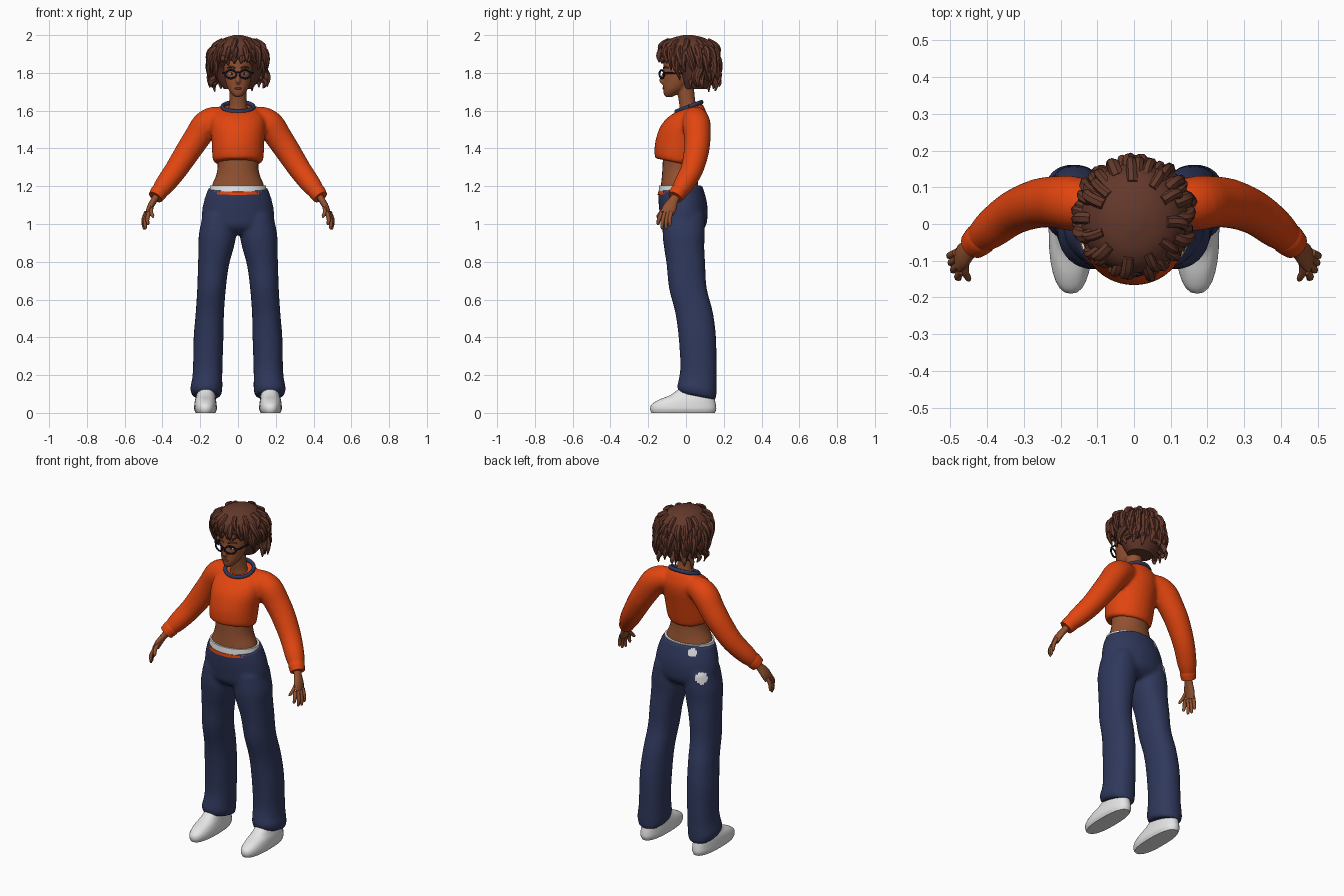
import bpy, bmesh, math, random
from mathutils import Vector

if "Cube" in bpy.data.objects:
    bpy.data.objects.remove(bpy.data.objects["Cube"])

random.seed(7)


def material(name, rgb):
    m = bpy.data.materials.new(name)
    m.diffuse_color = (*rgb, 1)
    m.use_nodes = True
    m.node_tree.nodes["Principled BSDF"].inputs["Base Color"].default_value = m.diffuse_color
    return m


SKIN = material("brown skin", (0.29, 0.083, 0.03))
HAIR = material("dark brown hair", (0.127, 0.04, 0.024))
ORANGE = material("orange knit", (0.76, 0.06, 0.005))
NAVY = material("navy cloth", (0.029, 0.04, 0.108))
WHITE = material("white", (0.78, 0.78, 0.78))
DARK = material("dark frame", (0.009, 0.011, 0.03))
LIP = material("lip brown", (0.17, 0.038, 0.022))


def resample(rows, steps):
    """Catmull-Rom interpolation of rows of numbers."""
    if steps < 2:
        return rows
    out = []
    for i in range(len(rows) - 1):
        p0, p1 = rows[max(i - 1, 0)], rows[i]
        p2, p3 = rows[i + 1], rows[min(i + 2, len(rows) - 1)]
        for k in range(steps):
            t = k / steps
            out.append([0.5 * (2 * b + (c - a) * t + (2 * a - 5 * b + 4 * c - d) * t * t
                               + (3 * b - a - 3 * c + d) * t ** 3)
                        for a, b, c, d in zip(p0, p1, p2, p3)])
    return out + [rows[-1]]


def skin_rings(bm, rings):
    vs = [[bm.verts.new(p) for p in r] for r in rings]
    n = len(vs[0])
    for a, b in zip(vs, vs[1:]):
        for i in range(n):
            bm.faces.new((a[i], a[(i + 1) % n], b[(i + 1) % n], b[i]))
    bm.faces.new(vs[0][::-1])
    bm.faces.new(vs[-1])


def loft(bm, rows, s=1, n=28, power=2.0, steps=4):
    """Stacked ellipses: centre x, centre y, z, radius x, radius y, tilt."""
    rows = resample([list(r) + [0] * (6 - len(r)) for r in rows], steps)
    rings = []
    for cx, cy, z, rx, ry, tilt in rows:
        ring = []
        for i in range(n):
            a = 2 * math.pi * i / n
            c, d = math.cos(a), math.sin(a)
            x = math.copysign(abs(c) ** (2 / power), c) * rx
            y = math.copysign(abs(d) ** (2 / power), d) * ry
            ring.append((s * (cx + x), cy + y, z + tilt * y))
        rings.append(ring)
    skin_rings(bm, rings)


def tube(bm, rows, s=1, ref=(0, 1, 0), n=10, steps=3):
    """Swept ellipse: x, y, z, radius along ref, radius across."""
    rows = resample([list(r) + [r[3]] * (5 - len(r)) for r in rows], steps)
    pts = [Vector(r[:3]) for r in rows]
    ref, rings = Vector(ref), []
    for i, p in enumerate(pts):
        t = (pts[min(i + 1, len(pts) - 1)] - pts[max(i - 1, 0)]).normalized()
        u = (ref - t * ref.dot(t)).normalized()
        v = t.cross(u)
        ring = []
        for k in range(n):
            a = 2 * math.pi * k / n
            q = p + u * math.cos(a) * rows[i][3] + v * math.sin(a) * rows[i][4]
            ring.append((s * q.x, q.y, q.z))
        rings.append(ring)
    skin_rings(bm, rings)


def finish(bm, name, mats, voxel=0.0, angle=50):
    bmesh.ops.recalc_face_normals(bm, faces=bm.faces)
    me = bpy.data.meshes.new(name)
    bm.to_mesh(me)
    bm.free()
    ob = bpy.data.objects.new(name, me)
    bpy.context.collection.objects.link(ob)
    if voxel:  # fuse overlapping volumes into one garment
        r = ob.modifiers.new("fuse", 'REMESH')
        r.mode, r.voxel_size = 'VOXEL', voxel
        sm = ob.modifiers.new("relax", 'SMOOTH')
        sm.factor, sm.iterations = 0.5, 4
        dg = bpy.context.evaluated_depsgraph_get()
        ob.data = bpy.data.meshes.new_from_object(ob.evaluated_get(dg))
        ob.modifiers.clear()
    ob.data.materials.clear()
    for m in mats:
        ob.data.materials.append(m)
    bpy.ops.object.select_all(action='DESELECT')
    ob.select_set(True)
    bpy.context.view_layer.objects.active = ob
    bpy.ops.object.shade_smooth_by_angle(angle=math.radians(angle))
    return ob


def ellipsoid(bm, c, r):
    g = bmesh.ops.create_uvsphere(bm, u_segments=14, v_segments=8, radius=1)
    for v in g["verts"]:
        v.co = Vector(c) + Vector(v.co[k] * r[k] for k in range(3))


# Trousers: pelvis plus two flared legs
bm = bmesh.new()
loft(bm, [(0, -.012, .945, .12, .07), (0, -.012, .985, .185, .115), (0, -.012, 1.05, .192, .127),
          (0, -.018, 1.12, .181, .128), (0, -.031, 1.19, .157, .117, .13)])
for s in (-1, 1):
    loft(bm, [(.165, .06, .088, .074, .098, -.2), (.168, .058, .125, .085, .104, -.15),
              (.163, .062, .18, .08, .1), (.16, .066, .25, .078, .096), (.156, .06, .4, .079, .099),
              (.149, .043, .53, .075, .1), (.14, .01, .66, .076, .1), (.13, .0, .78, .082, .102),
              (.115, -.01, .88, .094, .107), (.108, -.012, .95, .099, .112),
              (.1, -.012, 1.05, .085, .11)], s, power=2.2)
trousers = finish(bm, "trousers", [NAVY, WHITE], voxel=.011)
for f in trousers.data.polygons:  # worn white patches on the back
    if ((f.center - Vector((-.15, .068, 1.03))).length < .034
            or (f.center - Vector((-.09, .065, 1.165))).length < .027):
        f.material_index = 1

# Waistband and thin stripe below it
bm = bmesh.new()
loft(bm, [(0, -.032, 1.17, .152, .113), (0, -.032, 1.205, .147, .11)], steps=1, n=40)
finish(bm, "waistband", [WHITE])
bm = bmesh.new()
loft(bm, [(0, -.033, 1.166, .157, .117, .1), (0, -.033, 1.182, .154, .115, .1)], steps=1, n=40)
finish(bm, "waist_stripe", [ORANGE])

# Shoes
for s, side in ((-1, "left"), (1, "right")):
    bm = bmesh.new()
    loft(bm, [(.172, -.015, 0, .052, .168), (.172, -.015, .02, .06, .175), (.172, -.012, .045, .059, .17),
              (.172, .005, .07, .055, .148), (.17, .033, .095, .05, .115), (.168, .06, .14, .046, .08)],
         s, power=2.4)
    finish(bm, side + "_shoe", [WHITE])

# Bare midriff
bm = bmesh.new()
loft(bm, [(0, -.033, 1.17, .142, .104), (0, -.034, 1.21, .135, .098), (0, -.035, 1.26, .115, .092),
          (0, -.035, 1.31, .108, .089), (0, -.03, 1.39, .115, .09)])
finish(bm, "midriff", [SKIN])

# Cropped sweater with sleeves
bm = bmesh.new()
loft(bm, [(0, -.05, 1.325, .124, .112, -.2), (0, -.047, 1.35, .135, .12, -.2), (0, -.032, 1.44, .14, .13),
          (0, -.01, 1.52, .145, .124), (0, .015, 1.575, .135, .098), (0, .022, 1.618, .092, .066, .28)])
for s in (-1, 1):
    tube(bm, [(.06, .04, 1.56, .055), (.12, .05, 1.555, .068), (.17, .056, 1.525, .075),
              (.215, .06, 1.46, .071), (.265, .055, 1.385, .067), (.33, .03, 1.285, .06),
              (.39, -.015, 1.205, .053), (.425, -.045, 1.16, .04)], s, n=20)
finish(bm, "sweater", [ORANGE], voxel=.01)
for s, side in ((-1, "left"), (1, "right")):
    bm = bmesh.new()
    tube(bm, [(.41, -.033, 1.18, .042), (.42, -.042, 1.166, .045), (.437, -.057, 1.142, .04)], s, n=20)
    finish(bm, side + "_sleeve_cuff", [ORANGE])

# Collar ring
bm = bmesh.new()
ring = [2 * math.pi * i / 32 for i in range(33)]
tube(bm, [(.083 * math.cos(a), .015 + .067 * math.sin(a), 1.62 + .025 * math.sin(a), .012, .01)
          for a in ring], ref=(0, 0, 1), steps=1)
finish(bm, "collar", [NAVY])

# Hands: palm, four fingers, thumb
for s, side in ((-1, "left"), (1, "right")):
    bm = bmesh.new()
    tube(bm, [(.425, -.045, 1.16, .023, .02), (.445, -.066, 1.125, .026, .018),
              (.465, -.085, 1.09, .036, .017), (.478, -.1, 1.055, .035, .013)], s, n=14)
    for base, tip in (((.47, -.128, 1.06), (.478, -.15, .995)), ((.478, -.112, 1.06), (.492, -.128, .972)),
                      ((.482, -.094, 1.06), (.5, -.107, .972)), ((.485, -.078, 1.065), (.504, -.086, .988)),
                      ((.458, -.095, 1.095), (.45, -.155, 1.035))):
        b, t = Vector(base), Vector(tip)
        m = b.lerp(t, .5) + Vector((.006, -.004, 0))
        tube(bm, [(*b, .011), (*m, .0105), (*b.lerp(t, .9), .008), (*t, .003)], s, n=8)
    finish(bm, side + "_hand", [SKIN])

# Neck and head with nose and brow
bm = bmesh.new()
loft(bm, [(0, .02, 1.58, .065, .055), (0, .008, 1.635, .046, .044), (0, -.008, 1.75, .046, .048)])
loft(bm, [(0, -.09, 1.672, .014, .016), (0, -.083, 1.685, .03, .034), (0, -.062, 1.715, .053, .059),
          (0, -.042, 1.765, .069, .078), (0, -.036, 1.82, .075, .083), (0, -.03, 1.88, .073, .085),
          (0, -.02, 1.94, .045, .055)])
tube(bm, [(0, -.112, 1.81, .008), (0, -.122, 1.785, .009), (0, -.13, 1.758, .013), (0, -.116, 1.744, .009)],
     ref=(1, 0, 0))
finish(bm, "head", [SKIN], voxel=.006)

# Lips, eyes and brows
bm = bmesh.new()
ellipsoid(bm, (0, -.119, 1.718), (.021, .006, .006))
finish(bm, "lips", [LIP])
for s, side in ((-1, "left"), (1, "right")):
    bm = bmesh.new()
    ellipsoid(bm, (s * .033, -.106, 1.795), (.014, .006, .007))
    finish(bm, side + "_eye", [WHITE])
    bm = bmesh.new()
    ellipsoid(bm, (s * .033, -.11, 1.795), (.007, .004, .007))
    finish(bm, side + "_iris", [DARK])
    bm = bmesh.new()
    tube(bm, [(.014, -.118, 1.824, .004), (.036, -.113, 1.832, .005), (.058, -.093, 1.826, .003)], s)
    finish(bm, side + "_brow", [HAIR])

# Glasses: rims, bridge, temples
bm = bmesh.new()
for s in (-1, 1):
    tube(bm, [(.038 + .029 * math.cos(a), -.128 + .012 * math.cos(a), 1.793 + .022 * math.sin(a), .005)
              for a in ring], s, n=8, steps=1)
    tube(bm, [(.066, -.115, 1.799, .005), (.079, -.09, 1.799, .005), (.081, .01, 1.797, .004)], s, (0, 0, 1), n=6)
tube(bm, [(-.012, -.139, 1.8, .004), (0, -.142, 1.803, .004), (.012, -.139, 1.8, .004)], ref=(0, 0, 1), n=6)
finish(bm, "glasses", [DARK])

# Hair: rounded mass, open over the face, plus hanging locks
CAP = [(0, .05, 1.715, .075, .06), (0, .055, 1.76, .108, .082), (0, .05, 1.82, .13, .108),
       (0, .026, 1.865, .142, .138), (0, .015, 1.9, .144, .149), (0, .012, 1.95, .118, .132),
       (0, .012, 1.983, .075, .09), (0, .012, 2.0, .02, .025)]
bm = bmesh.new()
loft(bm, CAP, n=32)
finish(bm, "hair_mass", [HAIR])


def cap_at(z, a, k):
    for p, q in zip(CAP, CAP[1:]):
        if z <= q[2]:
            break
    t = max(0, min(1, (z - p[2]) / (q[2] - p[2])))
    cy, rx, ry = (p[j] + (q[j] - p[j]) * t for j in (1, 3, 4))
    return k * rx * math.cos(a), cy + k * ry * math.sin(a)


bm = bmesh.new()
for z0, count, length in ((1.965, 11, .07), (1.93, 20, .1), (1.89, 26, .11), (1.84, 20, .1), (1.79, 15, .08)):
    for i in range(count):
        a = 2 * math.pi * (i + random.uniform(-.3, .3)) / count
        if z0 < 1.87 and math.sin(a) < -.35:  # keep the face clear
            continue
        drop = length * random.uniform(.75, 1.2)
        if math.sin(a) < -.7:
            drop = min(drop, z0 - random.uniform(1.835, 1.86))
        flare, turn = random.uniform(1.04, 1.16), random.uniform(-.14, .14)
        x1, y1 = cap_at(z0, a, .9)
        x2, y2 = cap_at(z0 - .02, a, 1.05)
        x3, y3 = cap_at(max(z0 - drop * .5, 1.86), a + turn * .5, flare - .01)
        x4, y4 = cap_at(max(z0 - drop * .6, 1.835), a + turn, flare)
        w = random.uniform(.013, .019)
        tube(bm, [(x1, y1, z0 + .005, w), (x2, y2, z0 - .015, w), (x3, y3, z0 - drop * .55, w * .85),
                  (x4, y4, z0 - drop, .003)], ref=(-math.sin(a), math.cos(a), 0), n=7)
finish(bm, "hair_locks", [HAIR])
